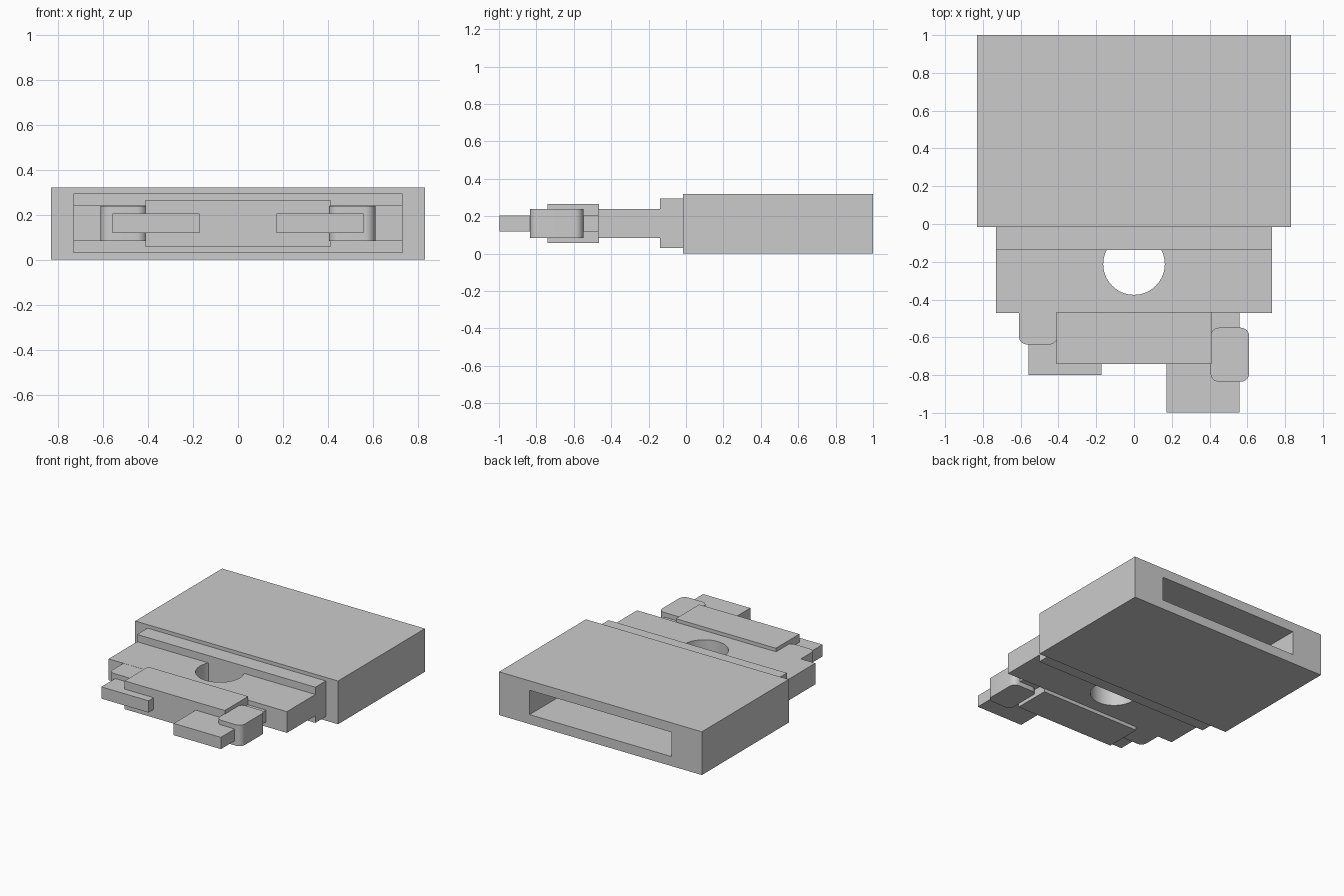
import bpy

if "Cube" in bpy.data.objects:
    bpy.data.objects.remove(bpy.data.objects["Cube"])


def box(name, x, y, z):
    """Box from (min, max) ranges on each axis."""
    bpy.ops.mesh.primitive_cube_add(
        size=1, location=[sum(r) / 2 for r in (x, y, z)])
    ob = bpy.context.object
    ob.name = name
    ob.scale = [r[1] - r[0] for r in (x, y, z)]
    bpy.ops.object.transform_apply(location=False, rotation=False, scale=True)
    return ob


def cut(target, cutter):
    mod = target.modifiers.new("cut", 'BOOLEAN')
    mod.operation = 'DIFFERENCE'
    mod.solver = 'EXACT'
    mod.object = cutter
    bpy.context.view_layer.objects.active = target
    bpy.ops.object.modifier_apply(modifier=mod.name)
    bpy.data.objects.remove(cutter, do_unlink=True)


def smooth(ob):
    bpy.ops.object.select_all(action='DESELECT')
    ob.select_set(True)
    bpy.context.view_layer.objects.active = ob
    bpy.ops.object.shade_smooth_by_angle(angle=0.6)


def rounded_block(name, x, y, z, radius=0.045):
    """Box whose four upright edges are rounded."""
    ob = box(name, x, y, z)
    weights = ob.data.attributes.new("bevel_weight_edge", 'FLOAT', 'EDGE')
    for e in ob.data.edges:
        a, b = (ob.data.vertices[i].co for i in e.vertices)
        weights.data[e.index].value = 1.0 if abs(a.z - b.z) > 1e-4 else 0.0
    mod = ob.modifiers.new("round", 'BEVEL')
    mod.limit_method = 'WEIGHT'
    mod.width = radius
    mod.segments = 8
    bpy.ops.object.modifier_apply(modifier=mod.name)
    smooth(ob)
    return ob


# Main housing with a slot opening at the back
housing = box("housing", (-0.83, 0.83), (-0.016, 1.0), (0, 0.32))
cut(housing, box("slot_cutter", (-0.58, 0.58), (0.2, 1.1), (0.07, 0.25)))

# Stepped collar in front of the housing
box("collar", (-0.73, 0.73), (-0.138, -0.016), (0.03, 0.294))

# Front plate with a round hole running up to the collar
plate = box("front_plate", (-0.73, 0.73), (-0.47, -0.138), (0.083, 0.24))
bpy.ops.mesh.primitive_cylinder_add(
    vertices=64, radius=0.163, depth=1, location=(0, -0.212, 0.16))
cut(plate, bpy.context.object)
smooth(plate)

# Raised cover across the front
box("front_cover", (-0.41, 0.41), (-0.74, -0.466), (0.057, 0.266))

# Sliding blades with rounded grips, the right one pushed further out
for side, name, shift in ((-1, "left", 0.0), (1, "right", -0.197)):
    bx = sorted((side * 0.172, side * 0.558))
    gx = sorted((side * 0.405, side * 0.61))
    box(name + "_blade", bx, (-0.8 + shift, -0.42), (0.118, 0.205))
    rounded_block(name + "_grip", gx, (-0.638 + shift, -0.352 + shift),
                  (0.084, 0.239))
